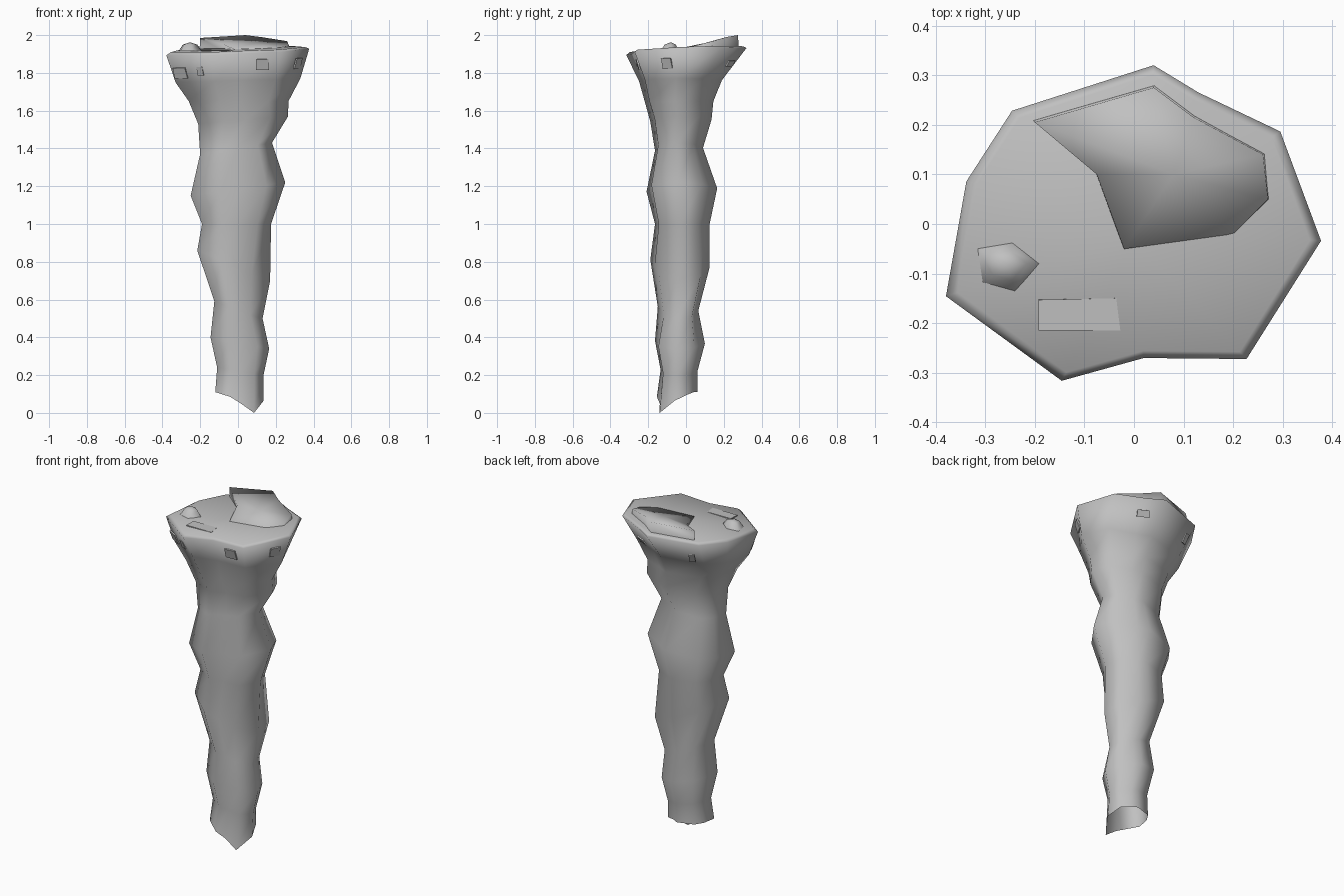
import bpy, bmesh, math
from mathutils import Vector

if "Cube" in bpy.data.objects:
    bpy.data.objects.remove(bpy.data.objects["Cube"])

stone = bpy.data.materials.new("grey stone")
stone.diffuse_color = (0.53, 0.53, 0.53, 1)
stone.use_nodes = True
stone.node_tree.nodes["Principled BSDF"].inputs["Base Color"].default_value = stone.diffuse_color

# Rim outline seen from above; every ring of the column reuses its shape
RIM = [(-.378, -.147), (-.145, -.318), (.02, -.272), (.227, -.274), (.377, -.035),
       (.295, .186), (.13, .265), (.04, .32), (-.245, .228), (-.337, .085)]
# z on left, z on right, x min, x max, y min, y max
RINGS = [(.24, .20, -.11, .135, -.135, .06), (.40, .34, -.145, .165, -.165, .10),
         (.59, .50, -.125, .13, -.15, .065), (.86, .70, -.215, .17, -.19, .125),
         (1.0, 1.0, -.19, .175, -.165, .125), (1.15, 1.22, -.25, .25, -.21, .165),
         (1.37, 1.43, -.2, .18, -.165, .09), (1.53, 1.57, -.21, .265, -.19, .135),
         (1.65, 1.65, -.26, .267, -.22, .145), (1.75, 1.77, -.33, .33, -.25, .19),
         (1.90, 1.93, -.378, .377, -.318, .32)]
FOOT_Z = [.11, .085, .05, 0, .065, .1, .11, .11, .11, .11]


def finish(name, bm, angle=180):
    bmesh.ops.recalc_face_normals(bm, faces=bm.faces)
    for e in bm.edges:
        e.smooth = e.calc_face_angle(0) < math.radians(angle)
    for f in bm.faces:
        f.smooth = True
    me = bpy.data.meshes.new(name)
    bm.to_mesh(me)
    bm.free()
    me.materials.append(stone)
    ob = bpy.data.objects.new(name, me)
    bpy.context.collection.objects.link(ob)


def loft(bm, rings, centre):
    """Skin the rings and close the last one; the first stays open."""
    loops = [[bm.verts.new(p) for p in r] for r in rings]
    n = len(loops[0])
    for a, b in zip(loops, loops[1:]):
        for i in range(n):
            j = (i + 1) % n
            bm.faces.new((a[i], a[j], b[j], b[i]))
    v = bm.verts.new(centre)
    for i in range(n):
        bm.faces.new((loops[-1][i], loops[-1][(i + 1) % n], v))


# Column: slanted open foot, lumpy shaft, flaring head
unit = [(x / .377, y / .32) for x, y in RIM]
rings = [[(.008 + .128 * u, -.0475 + .1075 * v, z) for (u, v), z in zip(unit, FOOT_Z)]]
for zl, zr, x0, x1, y0, y1 in RINGS:
    ring = []
    for i, (u, v) in enumerate(unit):
        # the middle of the shaft bulges at back right and is flatter at front right
        k = {3: .82, 5: 1.18}.get(i, 1) if .5 < zl < .9 else 1
        ring.append(((x0 + x1) / 2 + k * u * (x1 - x0) / 2,
                     (y0 + y1) / 2 + k * v * (y1 - y0) / 2,
                     zl + (zr - zl) * (u + 1) / 2 + (.015 * v if zl == 1.9 else 0)))
    rings.append(ring)
rings.append([(x * .94, y * .94, 1.927 + .03 * x + .04 * y) for x, y in RIM])
bm = bmesh.new()
loft(bm, rings, (0, -.03, 1.925))
finish("rock_column", bm)

# Raised slab on the top, sloping down to the front and sinking into the head
SLAB = [(-.2, .205, 1.985), (.04, .275, 2.0), (.12, .215, 1.99), (.26, .14, 1.968),
        (.27, .05, 1.945), (.2, -.02, 1.932), (-.02, -.05, 1.927), (-.075, .1, 1.95)]
bm = bmesh.new()
loft(bm, [[(x * 1.02, y * 1.02, 1.915) for x, y, z in SLAB], SLAB], (.08, .1, 1.958))
finish("top_slab", bm, 100)

# Five-sided pebble
PEBBLE = [(-.19, -.08), (-.245, -.037), (-.315, -.05), (-.305, -.117), (-.24, -.135)]
bm = bmesh.new()
low = [(x, y, 1.915) for x, y in PEBBLE]
high = [(-.255 + (x + .255) * .6, -.08 + (y + .08) * .6, 1.95) for x, y in PEBBLE]
loft(bm, [low, high], (-.255, -.08, 1.962))
finish("pebble", bm)


# Thin chips lying on the head: centre, outward direction, width, height
def chip(name, centre, out, w, h, t=.008):
    n = Vector(out).normalized()
    side = Vector((-n.y, n.x, 0)).normalized() if abs(n.z) < .9 else Vector((1, 0, 0))
    up = n.cross(side)
    bm = bmesh.new()
    ring = lambda d: [Vector(centre) + side * a * w / 2 + up * b * h / 2 + n * d
                      for a, b in ((-1, -1), (1, -1), (.9, 1), (-1, .9))]
    loft(bm, [ring(-t / 2), ring(t / 2)], Vector(centre) + n * t / 2)
    finish(name, bm, 40)


for i, (c, out, w, h) in enumerate([
        ((-.305, -.172, 1.80), (-.5, -.8, -.35), .08, .06),
        ((-.2, -.24, 1.81), (-.4, -.9, -.35), .035, .05),
        ((.13, -.254, 1.845), (.05, -1, -.3), .07, .06),
        ((.318, -.10, 1.85), (.85, -.5, -.3), .06, .06),
        ((.13, .235, 1.85), (.42, .85, -.6), .07, .04),
        ((-.19, .212, 1.82), (-.4, .9, -.5), .035, .06)]):
    chip(f"stone_chip_{i + 1}", c, out, w, h)
chip("top_chip", (-.11, -.182, 1.916), (0, -.03, 1), .165, .065, .006)
